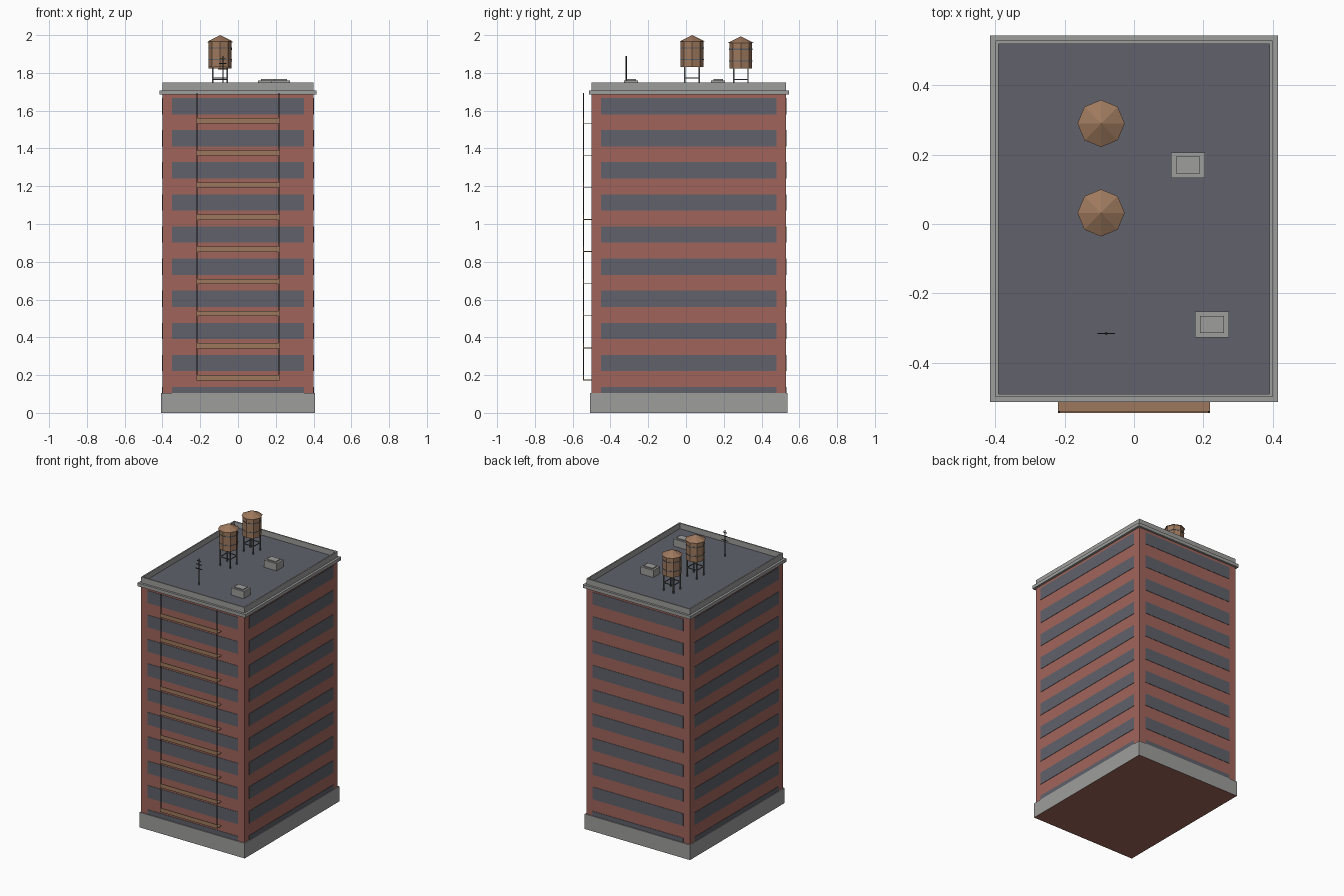
import bpy, bmesh, math
from mathutils import Vector, Matrix

old = bpy.data.objects.get("Cube")
if old:
    bpy.data.objects.remove(old, do_unlink=True)


def material(name, *rgb):
    m = bpy.data.materials.new(name)
    m.use_nodes = True
    m.diffuse_color = (*rgb, 1)
    m.node_tree.nodes["Principled BSDF"].inputs["Base Color"].default_value = (*rgb, 1)
    return m


BRICK = material("red brick", 0.35, 0.13, 0.105)
STONE = material("grey stone", 0.34, 0.34, 0.335)
SLATE = material("slate glass", 0.115, 0.12, 0.145)
WOOD = material("brown wood", 0.34, 0.19, 0.11)
IRON = material("dark iron", 0.04, 0.04, 0.04)
STEEL = material("weathered steel", 0.12, 0.125, 0.135)


def add_box(bm, center, size):
    mat = Matrix.Translation(center) @ Matrix.Diagonal((*size, 1))
    return bmesh.ops.create_cube(bm, size=1, matrix=mat)


def add_cone(bm, x, y, z0, z1, r0, r1, sides=8):
    mat = Matrix.Translation((x, y, (z0 + z1) / 2))
    bmesh.ops.create_cone(bm, cap_ends=True, segments=sides, radius1=r0,
                          radius2=r1, depth=z1 - z0, matrix=mat)


def finish(bm, name, *mats):
    me = bpy.data.meshes.new(name)
    bm.to_mesh(me)
    bm.free()
    ob = bpy.data.objects.new(name, me)
    for m in mats:
        me.materials.append(m)
    bpy.context.collection.objects.link(ob)
    return ob


def slab(name, mat, hx, hy, z0, z1):
    bm = bmesh.new()
    add_box(bm, (0, CY, (z0 + z1) / 2), (2 * hx, 2 * hy, z1 - z0))
    return finish(bm, name, mat)


CY = 0.015             # the block sits slightly back from the fire escape
HX, HY = 0.40, 0.514   # half width and half depth of the block
FLOOR = 0.17
ROOF = 1.708

# Main block, plinth, ledge and roof deck
slab("brick_block", BRICK, HX, HY, 0.02, 1.69)
plinth = slab("stone_plinth", STONE, HX + 0.007, HY + 0.008, 0, 0.105)
plinth.data.materials.append(BRICK)
for p in plinth.data.polygons:
    if p.normal.z < -0.9:
        p.material_index = 1
slab("cornice_ledge", STONE, HX + 0.016, HY + 0.015, 1.685, ROOF)
slab("roof_deck", SLATE, HX - 0.007, HY - 0.007, ROOF - 0.002, ROOF + 0.002)

# Parapet walls around the roof
bm = bmesh.new()
wall, zc, zh = 0.009, (ROOF + 1.748) / 2, 1.748 - ROOF
for s in (-1, 1):
    add_box(bm, (s * (HX - wall / 2), CY, zc), (wall, 2 * HY, zh))
    add_box(bm, (0, CY + s * (HY - wall / 2), zc), (2 * (HX - wall), wall, zh))
finish(bm, "parapet", STONE)

# Ribbon windows: thin plates on all four sides
bm = bmesh.new()
for i in range(10):
    z = 0.094 + i * FLOOR
    for s in (-1, 1):
        add_box(bm, (0, CY + s * HY, z), (0.70, 0.005, 0.086))
        add_box(bm, (s * HX, CY, z), (0.005, 0.928, 0.086))
finish(bm, "ribbon_windows", SLATE)

# Fire escape: platforms with a front board, hung on two long posts
bm = bmesh.new()
front, wall_y = -0.545, CY - HY
for i in range(9):
    z = 0.172 + i * FLOOR
    add_box(bm, (0, (front + wall_y) / 2, z + 0.002), (0.44, wall_y - front, 0.004))
    add_box(bm, (0, front + 0.002, z + 0.015), (0.44, 0.004, 0.026))
finish(bm, "fire_escape_platforms", WOOD)
bm = bmesh.new()
for x in (-0.216, 0.216):
    add_box(bm, (x, front + 0.003, 0.933), (0.005, 0.005, 1.522))
finish(bm, "fire_escape_posts", IRON)


# Water tanks: eight-sided barrel, pointed lid, hoops, braced legs
def water_tank(label, x, y, dz):
    bm = bmesh.new()
    add_cone(bm, x, y, 1.83 + dz, 1.968 + dz, 0.06, 0.06)
    add_cone(bm, x, y, 1.966 + dz, 2.0 + dz, 0.068, 0)
    finish(bm, label + "_barrel", WOOD)
    bm = bmesh.new()
    for z in (1.87, 1.932):
        add_cone(bm, x, y, z + dz - 0.003, z + dz + 0.003, 0.062, 0.062)
    leg, top = 0.038, 1.832 + dz
    for s in (-1, 1):
        for t in (-1, 1):
            add_box(bm, (x + s * leg, y + t * leg, (ROOF + top) / 2),
                    (0.007, 0.007, top - ROOF))
        add_box(bm, (x, y + s * leg, 1.772 + dz), (2 * leg, 0.005, 0.005))
        add_box(bm, (x + s * leg, y, 1.772 + dz), (0.005, 2 * leg, 0.005))
    finish(bm, label + "_frame", STEEL)


water_tank("front_water_tank", -0.095, 0.032, 0)
water_tank("back_water_tank", -0.095, 0.29, -0.007)

# Rooftop ventilation units with a low raised cap
for label, x, y in (("back_vent_unit", 0.156, 0.17), ("front_vent_unit", 0.225, -0.29)):
    bm = bmesh.new()
    add_box(bm, (x, y, (ROOF + 1.76) / 2), (0.098, 0.074, 1.76 - ROOF))
    add_box(bm, (x, y, 1.763), (0.07, 0.05, 0.008))
    finish(bm, label, STONE)

# Aerial mast with short crossbars
bm = bmesh.new()
ax, ay = -0.08, -0.316
add_cone(bm, ax, ay, ROOF, 1.89, 0.004, 0.003, 6)
for z, w in ((1.82, 0.05), (1.85, 0.04), (1.875, 0.03)):
    add_box(bm, (ax, ay, z), (w, 0.004, 0.004))
finish(bm, "roof_aerial", IRON)
